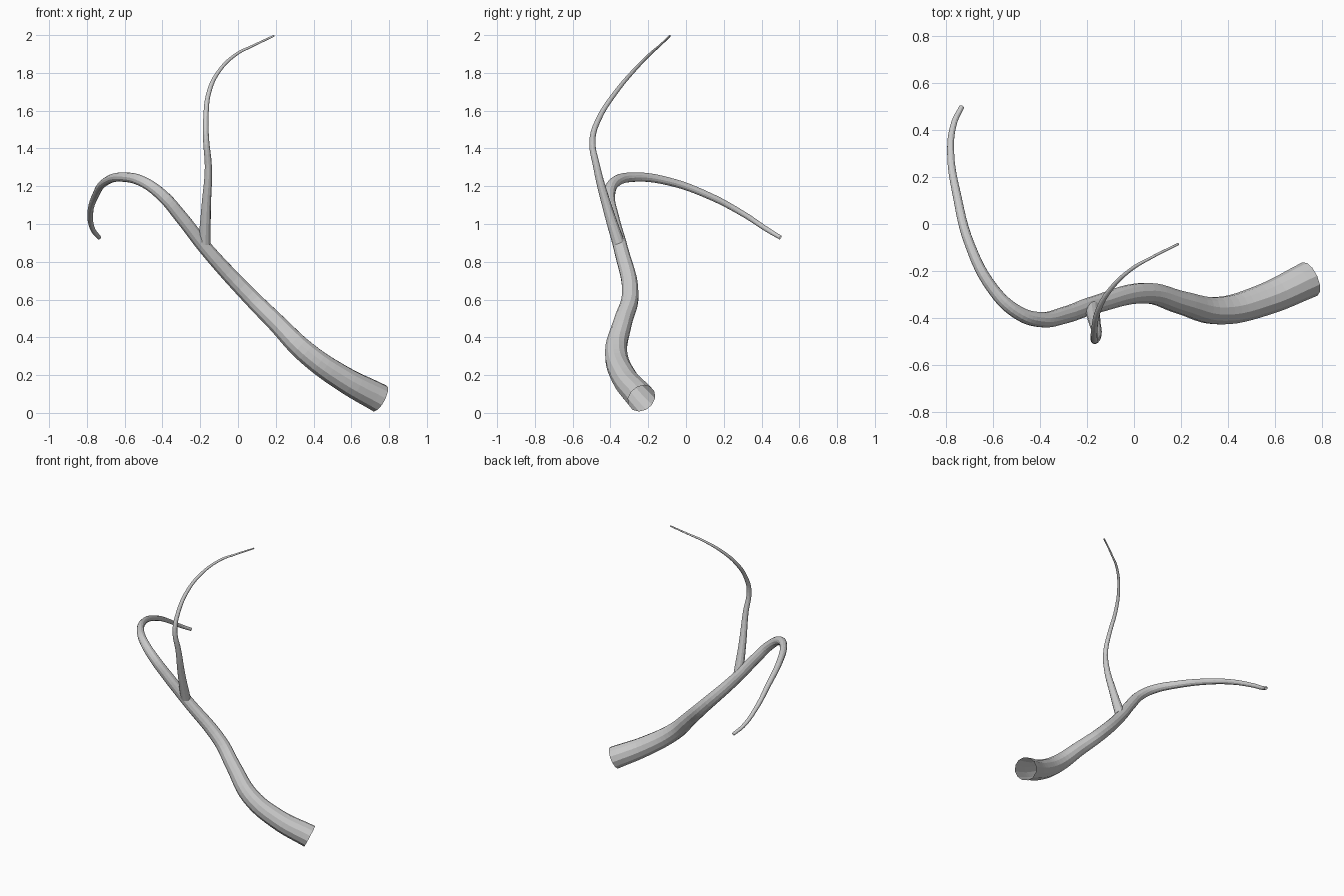
import bpy


def tube(name, points):
    """Open, tapered 12-sided tube through (x, y, z, radius) points."""
    curve = bpy.data.curves.new(name, 'CURVE')
    curve.dimensions = '3D'
    curve.bevel_depth = 1.0
    curve.bevel_resolution = 4
    curve.resolution_u = 6
    spline = curve.splines.new('BEZIER')
    spline.bezier_points.add(len(points) - 1)
    spline.use_smooth = False
    for bp, (x, y, z, r) in zip(spline.bezier_points, points):
        bp.co = (x, y, z)
        bp.radius = r
        bp.handle_left_type = bp.handle_right_type = 'AUTO'
    obj = bpy.data.objects.new(name, curve)
    bpy.context.collection.objects.link(obj)
    bpy.ops.object.select_all(action='DESELECT')
    obj.select_set(True)
    bpy.context.view_layer.objects.active = obj
    bpy.ops.object.convert(target='MESH')
    return bpy.context.object


# Main limb: thick open base, curling over and back at the tip
tube("main_branch", [
    (0.75, -0.235, 0.077, 0.078),
    (0.55, -0.325, 0.185, 0.068),
    (0.36, -0.37, 0.32, 0.060),
    (0.20, -0.335, 0.48, 0.050),
    (0.06, -0.295, 0.62, 0.045),
    (-0.17, -0.345, 0.87, 0.038),
    (-0.30, -0.39, 1.035, 0.036),
    (-0.40, -0.408, 1.15, 0.033),
    (-0.50, -0.375, 1.222, 0.029),
    (-0.60, -0.28, 1.248, 0.025),
    (-0.70, -0.09, 1.225, 0.021),
    (-0.755, 0.12, 1.15, 0.018),
    (-0.782, 0.30, 1.055, 0.015),
    (-0.768, 0.43, 0.97, 0.013),
    (-0.735, 0.50, 0.928, 0.011),
])

# Thin side twig rising from the limb
tube("side_twig", [
    (-0.178, -0.357, 0.898, 0.033),
    (-0.168, -0.42, 1.10, 0.025),
    (-0.157, -0.472, 1.30, 0.019),
    (-0.169, -0.495, 1.45, 0.016),
    (-0.170, -0.460, 1.56, 0.014),
    (-0.153, -0.370, 1.70, 0.012),
    (-0.100, -0.278, 1.81, 0.010),
    (-0.010, -0.192, 1.898, 0.008),
    (0.08, -0.140, 1.944, 0.006),
    (0.19, -0.085, 1.996, 0.005),
])
